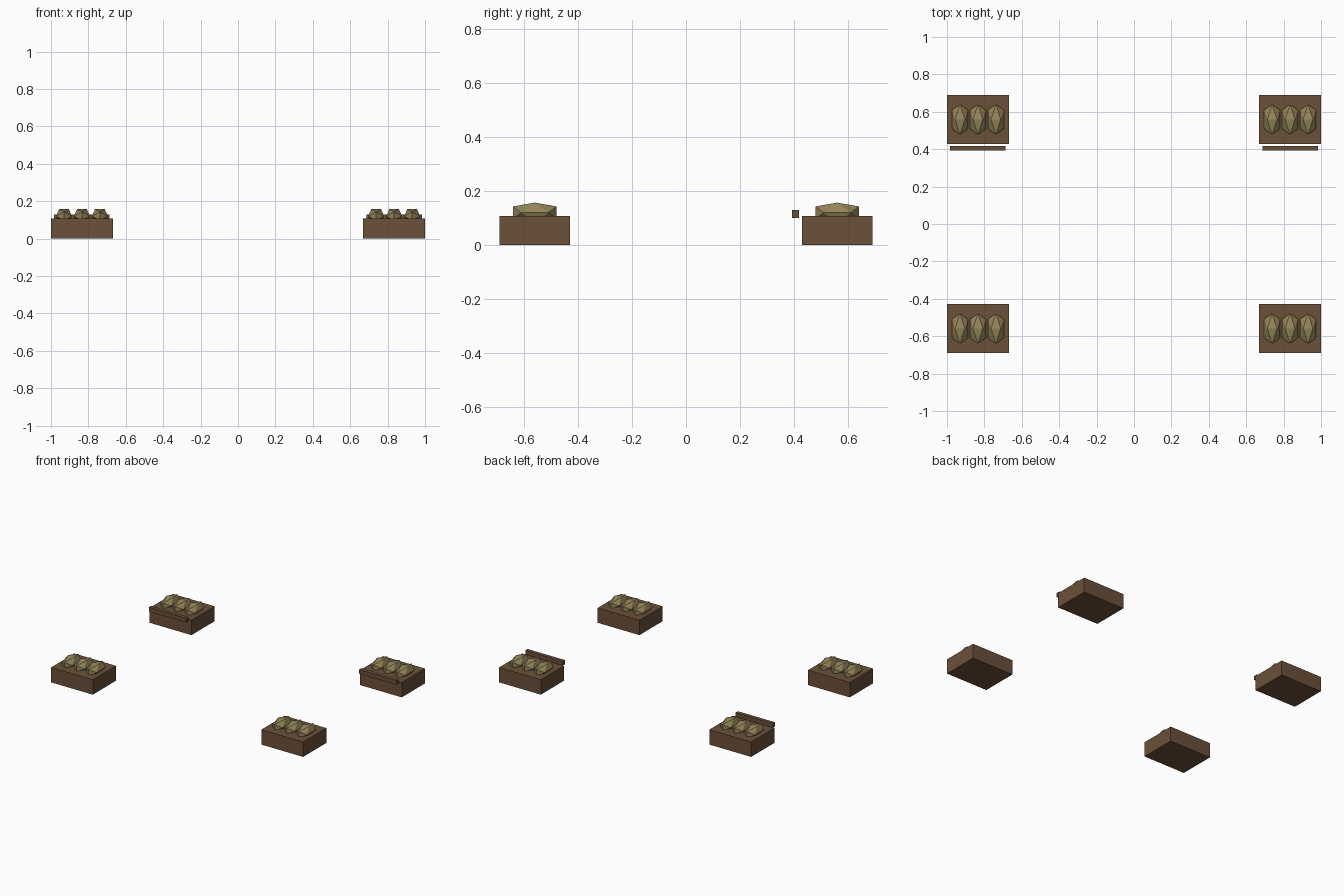
import bpy, bmesh
from mathutils import Vector

if "Cube" in bpy.data.objects:
    bpy.data.objects.remove(bpy.data.objects["Cube"])

PHI = (1 + 5 ** 0.5) / 2


def material(name, rgb):
    m = bpy.data.materials.new(name)
    m.diffuse_color = (*rgb, 1)
    m.use_nodes = True
    m.node_tree.nodes["Principled BSDF"].inputs["Base Color"].default_value = m.diffuse_color
    return m


WOOD = material("brown wood", (0.145, 0.082, 0.043))
SACK = material("tan sack", (0.30, 0.235, 0.10))


def finish(name, bm, mat):
    bmesh.ops.recalc_face_normals(bm, faces=bm.faces)
    me = bpy.data.meshes.new(name)
    bm.to_mesh(me)
    bm.free()
    me.materials.append(mat)
    ob = bpy.data.objects.new(name, me)
    bpy.context.collection.objects.link(ob)


def box(name, lo, hi, mat):
    lo, hi = Vector(lo), Vector(hi)
    bm = bmesh.new()
    bmesh.ops.create_cube(bm, size=1)
    bmesh.ops.scale(bm, vec=hi - lo, verts=bm.verts)
    bmesh.ops.translate(bm, vec=(lo + hi) / 2, verts=bm.verts)
    finish(name, bm, mat)


def sack(name, centre, half):
    # Icosahedron standing on an edge, stretched to the half sizes
    bm = bmesh.new()
    for a in (-1, 1):
        for b in (-PHI, PHI):
            for p in ((a, 0, b), (0, b, a), (b, a, 0)):
                bm.verts.new([c + v * h / PHI for c, v, h in zip(centre, p, half)])
    bmesh.ops.convex_hull(bm, input=bm.verts)
    finish(name, bm, SACK)


for sx, side in ((-1, "left"), (1, "right")):
    for sy, end in ((-1, "front"), (1, "back")):
        tag = f"{end}_{side}"
        cx, cy = sx * 0.8345, sy * 0.559
        # Crate block
        box(f"crate_{tag}", (cx - 0.1655, cy - 0.131, 0),
            (cx + 0.1655, cy + 0.131, 0.107), WOOD)
        # Three sacks in a row
        for i in (-1, 0, 1):
            sack(f"sack_{tag}_{i + 2}", (cx + i * 0.096, cy, 0.120),
                 (0.0425, 0.081, 0.037))
        # Loose rail in front of the back crates
        if sy > 0:
            box(f"rail_{tag}", (cx - 0.148, 0.392, 0.10),
                (cx + 0.148, 0.418, 0.13), WOOD)
